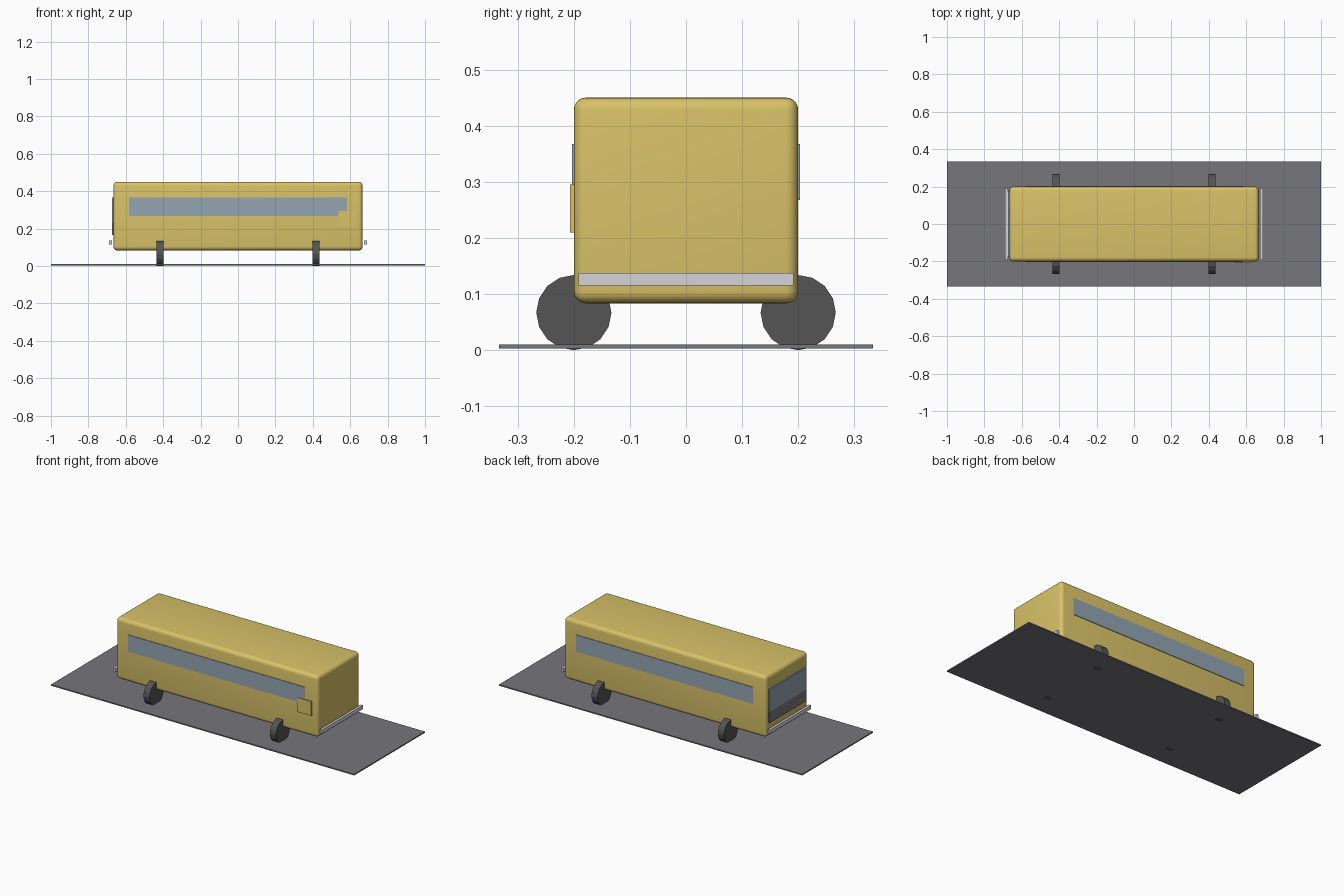
import bpy
import math

cube = bpy.data.objects.get("Cube")
if cube:
    bpy.data.objects.remove(cube, do_unlink=True)


def material(name, colour):
    mat = bpy.data.materials.new(name)
    mat.use_nodes = True
    mat.diffuse_color = (*colour, 1)
    mat.node_tree.nodes["Principled BSDF"].inputs["Base Color"].default_value = (*colour, 1)
    return mat


yellow = material("yellow paint", (0.69, 0.54, 0.14))
glass = material("blue grey glass", (0.30, 0.38, 0.45))
rubber = material("dark rubber", (0.09, 0.09, 0.09))
asphalt = material("road grey", (0.18, 0.18, 0.20))
silver = material("pale silver", (0.66, 0.66, 0.70))


def box(name, size, centre, mat):
    bpy.ops.mesh.primitive_cube_add(size=1, location=centre)
    obj = bpy.context.object
    obj.name = name
    obj.scale = size
    bpy.ops.object.transform_apply(location=False, rotation=False, scale=True)
    obj.data.materials.append(mat)
    return obj


# Road slab
box("road_slab", (2, 0.667, 0.007), (0, 0, 0.0067), asphalt)

# Rounded body shell
body = box("body", (1.333, 0.4, 0.367), (0, 0, 0.267), yellow)
bevel = body.modifiers.new("rounded edges", "BEVEL")
bevel.width = 0.022
bevel.segments = 5
bpy.ops.object.modifier_apply(modifier=bevel.name)
bpy.ops.object.shade_smooth_by_angle(angle=math.radians(35))

# Long side windows
for side, y in (("front", -0.2), ("back", 0.2)):
    box(side + "_side_window", (1.167, 0.007, 0.1), (0, y, 0.318), glass)

# Small raised panel overlapping the window's lower corner
box("side_panel", (0.09, 0.009, 0.085), (0.582, -0.2025, 0.2525), yellow)

# Windscreen and the grille below it
box("windscreen", (0.012, 0.35, 0.133), (-0.667, 0, 0.3), glass)
box("grille", (0.012, 0.35, 0.067), (-0.667, 0, 0.2), asphalt)

# Bumpers
for side, x in (("left", 0.682), ("right", -0.682)):
    box(side + "_bumper", (0.015, 0.384, 0.023), (x, 0, 0.1265), silver)

# Wheels
for end, x in (("left", 0.417), ("right", -0.417)):
    for side, y in (("front", -0.2), ("back", 0.2)):
        bpy.ops.mesh.primitive_cylinder_add(
            vertices=16, radius=0.067, depth=0.04,
            location=(x, y, 0.067), rotation=(0, math.pi / 2, 0))
        wheel = bpy.context.object
        wheel.name = f"{side}_{end}_wheel"
        wheel.data.materials.append(rubber)
